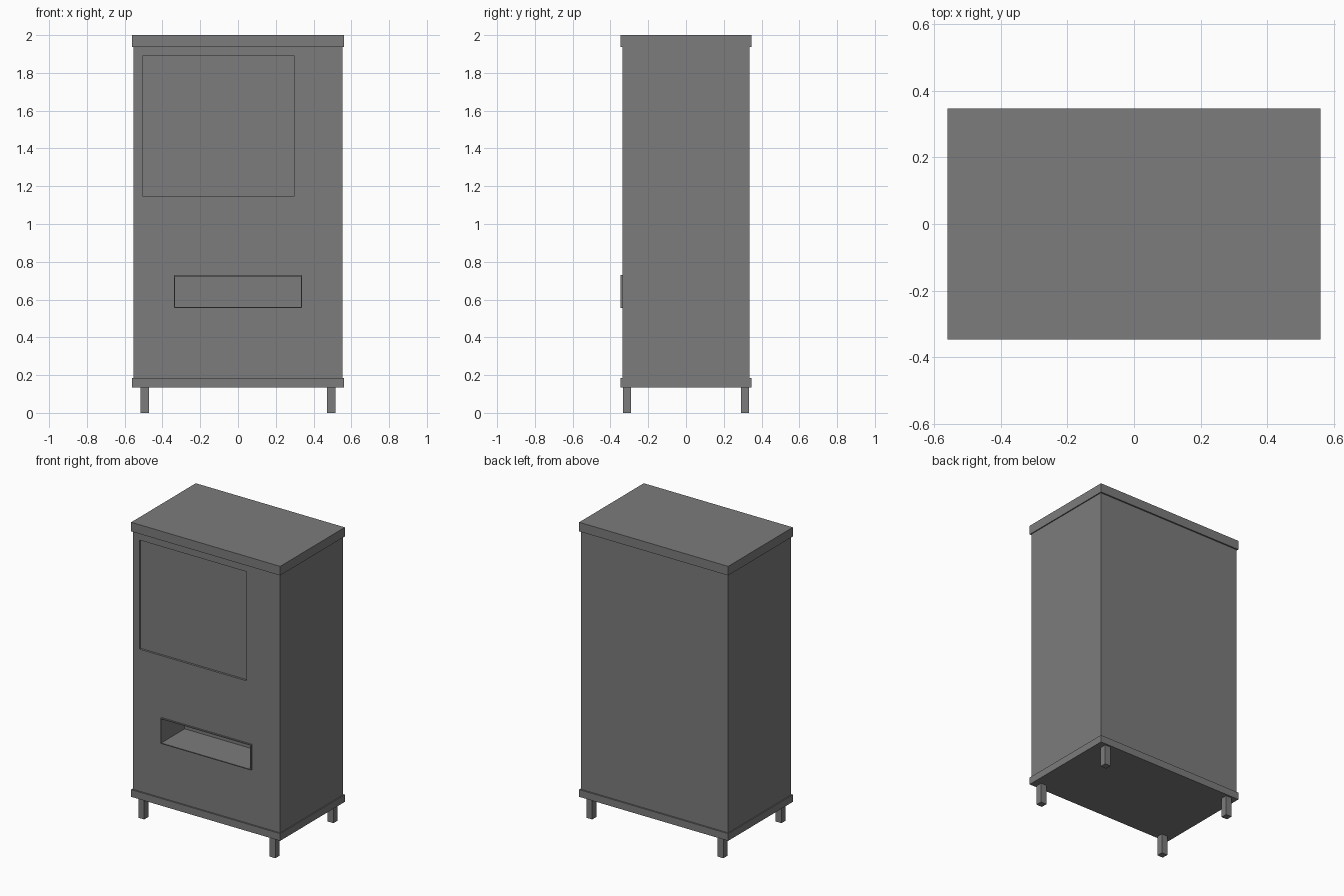
import bpy
import bmesh
from mathutils import Matrix, Vector

default = bpy.data.objects.get("Cube")
if default:
    bpy.data.objects.remove(default, do_unlink=True)

# One painted metal colour
GREY = (0.2, 0.2, 0.2, 1.0)
metal = bpy.data.materials.new("grey_metal")
metal.use_nodes = True
metal.diffuse_color = GREY
metal.node_tree.nodes["Principled BSDF"].inputs["Base Color"].default_value = GREY


def box(name, x, y, z):
    """Box spanning the (low, high) ranges x, y and z."""
    spans = (x, y, z)
    centre = Vector([(a + b) / 2 for a, b in spans])
    size = Vector([b - a for a, b in spans])
    bm = bmesh.new()
    bmesh.ops.create_cube(bm, size=1, matrix=Matrix.LocRotScale(centre, None, size))
    mesh = bpy.data.meshes.new(name)
    bm.to_mesh(mesh)
    bm.free()
    mesh.materials.append(metal)
    obj = bpy.data.objects.new(name, mesh)
    bpy.context.collection.objects.link(obj)
    return obj


def carve(obj, x, y, z):
    """Cut a box-shaped recess out of an object."""
    cutter = box("recess_cutter", x, y, z)
    cutter.hide_render = True
    mod = obj.modifiers.new("recess", 'BOOLEAN')
    mod.operation = 'DIFFERENCE'
    mod.solver = 'EXACT'
    mod.object = cutter
    bpy.context.view_layer.objects.active = obj
    bpy.ops.object.modifier_apply(modifier=mod.name)
    bpy.data.objects.remove(cutter, do_unlink=True)


def sym(half):
    return (-half, half)


BODY_X, BODY_Y = 0.553, 0.337
CAP_X, CAP_Y = 0.56, 0.347
BASE_Z, BODY_Z, CAP_Z, TOP_Z = 0.135, 0.184, 1.938, 2.0

# Cabinet with a shallow display window and a deep pickup slot
cabinet = box("cabinet", sym(BODY_X), sym(BODY_Y), (BODY_Z, CAP_Z))
slot_x, slot_z = sym(0.334), (0.561, 0.723)
carve(cabinet, (-0.506, 0.298), (-0.4, -BODY_Y + 0.014), (1.149, 1.89))
carve(cabinet, slot_x, (-0.4, -0.095), slot_z)

# Thin raised rim around the slot
rim = box("slot_rim", sym(0.34), (-CAP_Y, -BODY_Y), (0.555, 0.729))
carve(rim, slot_x, (-0.4, -0.3), slot_z)

# Overhanging top and bottom plates
box("top_plate", sym(CAP_X), sym(CAP_Y), (CAP_Z, TOP_Z))
box("bottom_plate", sym(CAP_X), sym(CAP_Y), (BASE_Z, BODY_Z))

# Four square legs
for side, sx in (("right", -1), ("left", 1)):
    for end, sy in (("front", -1), ("back", 1)):
        x = sorted((sx * 0.471, sx * 0.515))
        y = sorted((sy * 0.29, sy * 0.334))
        box(f"{end}_{side}_leg", x, y, (0, BASE_Z))
